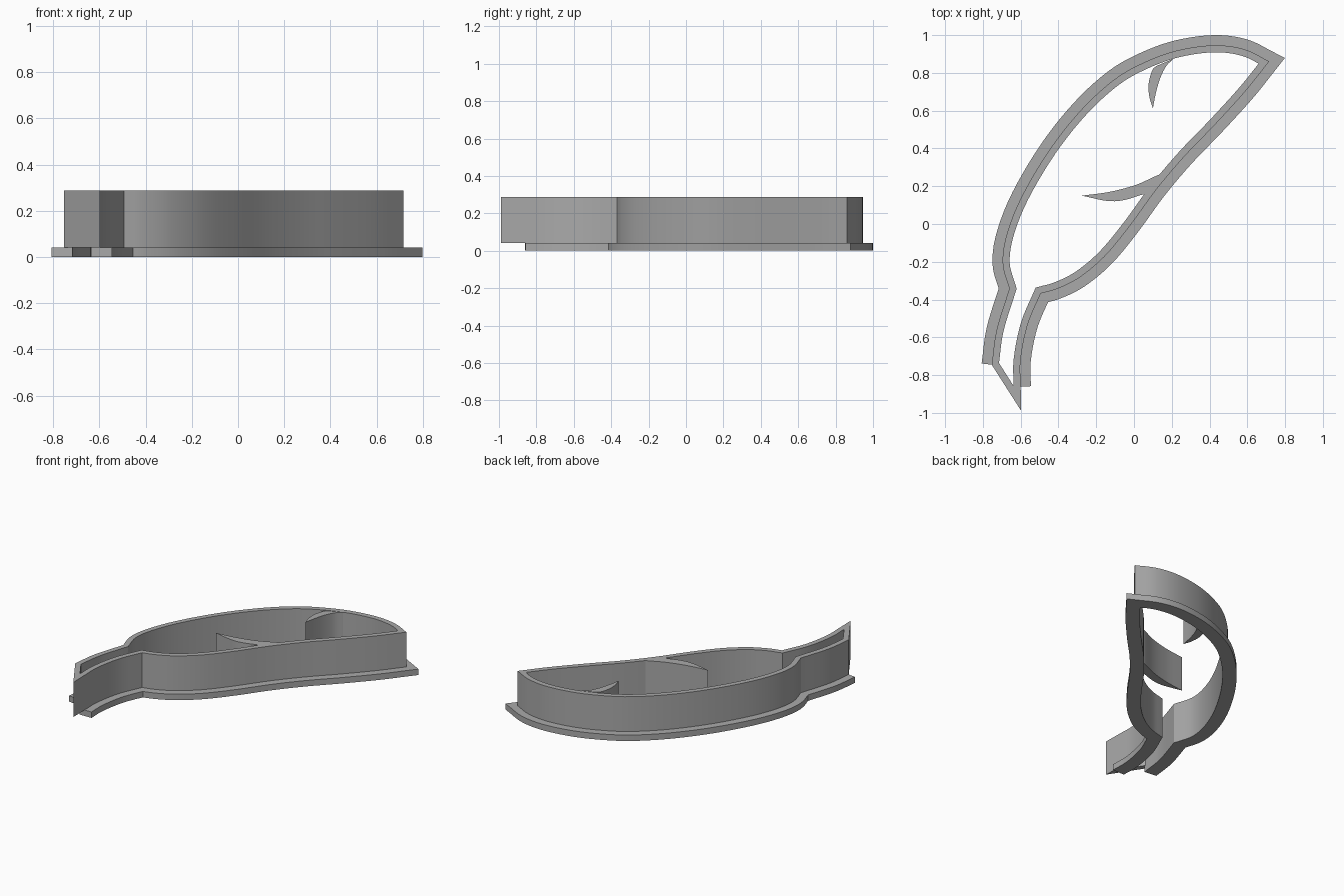
import bpy
import bmesh
from math import radians
from mathutils import Vector

FLANGE_TOP, WALL_TOP = 0.042, 0.288
WALL, LIP = 0.037, 0.054

cube = bpy.data.objects.get("Cube")
if cube:
    bpy.data.objects.remove(cube, do_unlink=True)

grey = bpy.data.materials.new("plain grey")
grey.use_nodes = True
color = (0.4, 0.4, 0.4, 1)
grey.diffuse_color = color
grey.node_tree.nodes["Principled BSDF"].inputs["Base Color"].default_value = color


def smooth(points, steps=5):
    """Rounded path through the points of one section."""
    p = [Vector(q) for q in points]
    p = [2 * p[0] - p[1]] + p + [2 * p[-1] - p[-2]]
    path = []
    for a, b, c, d in zip(p, p[1:], p[2:], p[3:]):
        for i in range(steps):
            t = i / steps
            path.append(0.5 * (2 * b + (c - a) * t + (2 * a - 5 * b + 4 * c - d) * t**2
                               + (3 * b - a - 3 * c + d) * t**3))
    return path + [p[-2]]


def join(*sections):
    path = []
    for s in sections:
        path += s if not path else s[1:]
    return path


def offset(path, dist, closed):
    """Shift a path to its left by dist with mitred corners."""
    out, n = [], len(path)
    for i, p in enumerate(path):
        sides = []
        if closed or i > 0:
            sides.append(p - path[i - 1])
        if closed or i < n - 1:
            sides.append(path[(i + 1) % n] - p)
        normals = [Vector((-s.y, s.x)).normalized() for s in sides]
        m = sum(normals, Vector((0, 0))).normalized()
        out.append(p + m * dist / m.dot(normals[0]))
    return out


def finish(name, bm):
    bmesh.ops.recalc_face_normals(bm, faces=bm.faces)
    mesh = bpy.data.meshes.new(name)
    bm.to_mesh(mesh)
    bm.free()
    mesh.materials.append(grey)
    obj = bpy.data.objects.new(name, mesh)
    bpy.context.collection.objects.link(obj)
    bpy.ops.object.select_all(action='DESELECT')
    obj.select_set(True)
    bpy.context.view_layer.objects.active = obj
    bpy.ops.object.shade_smooth_by_angle(angle=radians(25))


def strip(name, path, left, right, low, high, closed):
    """Sweep a rectangular section along a path."""
    bm = bmesh.new()
    a, b = offset(path, left, closed), offset(path, -right, closed)
    rings = [[bm.verts.new((*q, z)) for q, z in ((l, low), (l, high), (r, high), (r, low))]
             for l, r in zip(a, b)]
    pairs = list(zip(rings, rings[1:]))
    if closed:
        pairs.append((rings[-1], rings[0]))
    else:
        bm.faces.new(rings[0])
        bm.faces.new(rings[-1])
    for r, s in pairs:
        for i in range(4):
            j = (i + 1) % 4
            bm.faces.new((r[i], r[j], s[j], s[i]))
    finish(name, bm)


def barb(name, first, second):
    """Curved pointed blade standing off the inner wall."""
    bm = bmesh.new()
    outline = join(smooth(first), smooth(second))
    face = bm.faces.new([bm.verts.new((*q, FLANGE_TOP)) for q in outline])
    top = bmesh.ops.extrude_face_region(bm, geom=[face])["geom"]
    verts = [v for v in top if isinstance(v, bmesh.types.BMVert)]
    bmesh.ops.translate(bm, vec=(0, 0, WALL_TOP - FLANGE_TOP), verts=verts)
    finish(name, bm)


# Feather outline, section by section between the sharp corners
stem_left = smooth([(-.753, -.745), (-.727, -.56), (-.66, -.342)])
vane_left = smooth([(-.66, -.342), (-.695, -.209), (-.674, -.056), (-.594, .146),
                    (-.446, .395), (-.277, .607), (-.103, .766), (.055, .856),
                    (.23, .919), (.425, .946), (.584, .925), (.716, .861)])
vane_right = smooth([(.716, .861), (.589, .702), (.425, .522), (.267, .358),
                     (.119, .183), (-.024, -.013), (-.156, -.172), (-.288, -.283),
                     (-.404, -.342), (-.494, -.368)])
stem_right = smooth([(-.494, -.368), (-.563, -.533), (-.6, -.718), (-.6, -.86)])
outline = join(stem_left, vane_left, vane_right, stem_right)

# Flat flange, open at the stem end
strip("base_flange", outline, LIP, WALL, 0, FLANGE_TOP, False)

# Upright wall, closed by the slanted stem tip
strip("cutter_wall", outline + [Vector((-.597, -.99))], 0, WALL, FLANGE_TOP, WALL_TOP, True)

# Two barbs inside the vane
barb("upper_barb", [(.115, .835), (.095, .81), (.077, .74), (.082, .67), (.1, .612)],
     [(.1, .612), (.115, .69), (.138, .77), (.17, .835), (.21, .875)])
barb("lower_barb", [(.075, .15), (.05, .157), (-.05, .127), (-.14, .122), (-.276, .15)],
     [(-.276, .15), (-.13, .17), (.01, .207), (.135, .262), (.15, .25)])
